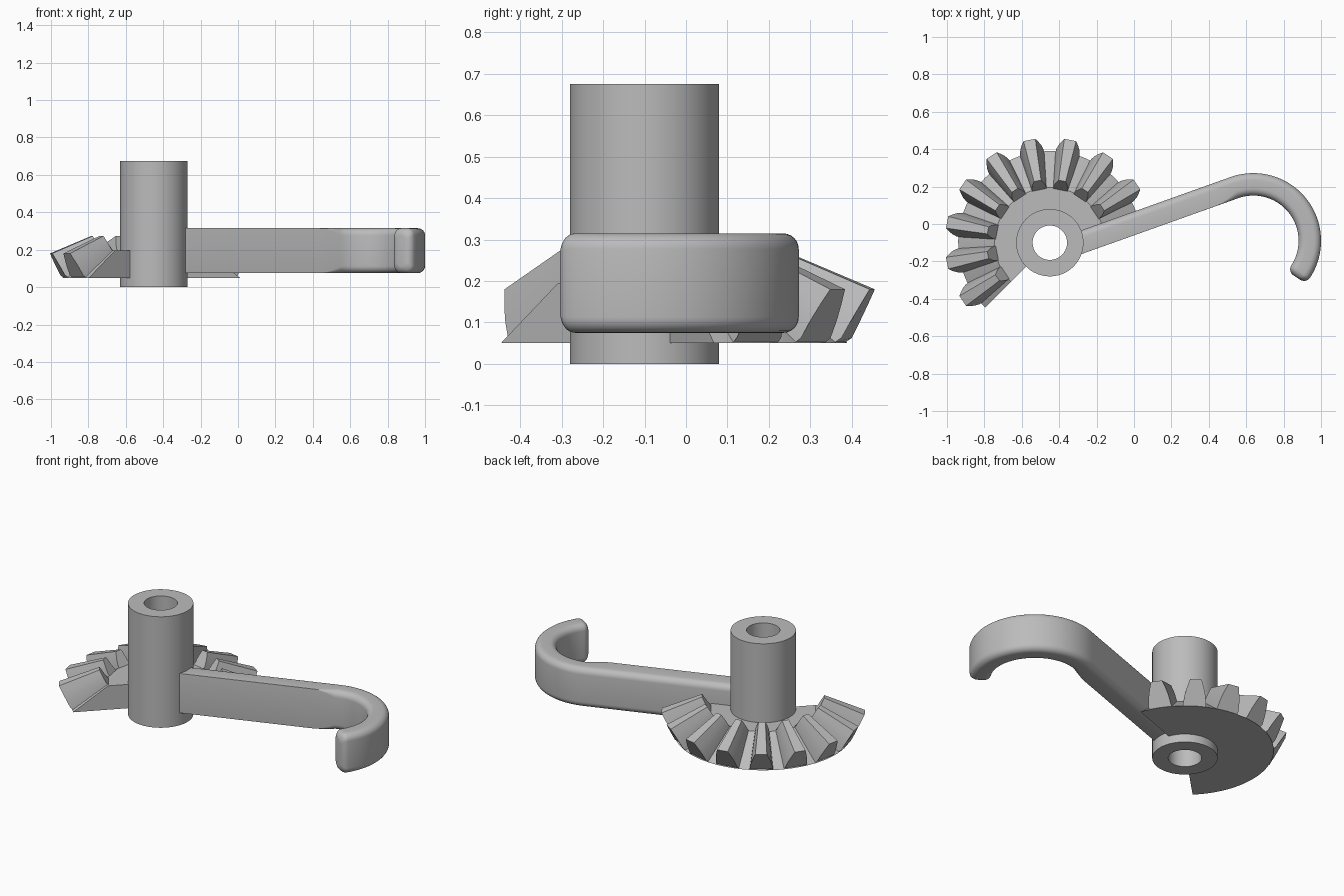
import bpy
import bmesh
from math import sin, cos, pi, radians
from mathutils import Vector

if "Cube" in bpy.data.objects:
    bpy.data.objects.remove(bpy.data.objects["Cube"], do_unlink=True)

HUB = Vector((-0.45, -0.10, 0))

# Single grey finish
GREY = (0.5, 0.5, 0.5, 1)
metal = bpy.data.materials.new("plain grey")
metal.use_nodes = True
metal.diffuse_color = GREY
metal.node_tree.nodes["Principled BSDF"].inputs["Base Color"].default_value = GREY


def loft(bm, rings, closed=False):
    """Skin equal-length rings; cap the ends unless the path is closed."""
    loops = [[bm.verts.new(p) for p in ring] for ring in rings]
    n = len(loops[0])
    pairs = list(zip(loops, loops[1:]))
    if closed:
        pairs.append((loops[-1], loops[0]))
    else:
        bm.faces.new(loops[0])
        bm.faces.new(loops[-1])
    for a, b in pairs:
        for i in range(n):
            j = (i + 1) % n
            bm.faces.new((a[i], a[j], b[j], b[i]))


def finish(name, bm):
    bmesh.ops.remove_doubles(bm, verts=bm.verts, dist=1e-5)
    bmesh.ops.recalc_face_normals(bm, faces=bm.faces)
    mesh = bpy.data.meshes.new(name)
    bm.to_mesh(mesh)
    bm.free()
    mesh.materials.append(metal)
    ob = bpy.data.objects.new(name, mesh)
    bpy.context.collection.objects.link(ob)
    bpy.ops.object.select_all(action='DESELECT')
    ob.select_set(True)
    bpy.context.view_layer.objects.active = ob
    bpy.ops.object.shade_smooth_by_angle(angle=radians(30))
    return ob


def turned(profile, angle):
    """Place an (r, z) profile at an angle about the hub axis."""
    return [HUB + Vector((r * cos(angle), r * sin(angle), z)) for r, z in profile]


# Hub tube with through bore
bm = bmesh.new()
tube = [(0.092, 0), (0.18, 0), (0.18, 0.675), (0.092, 0.675)]
loft(bm, [turned(tube, 2 * pi * i / 64) for i in range(64)], closed=True)
finish("hub_tube", bm)

# Conical gear sector
bm = bmesh.new()
cone = [(0.14, 0.05), (0.49, 0.05), (0.295, 0.195), (0.14, 0.195)]
START, END, STEPS = radians(20), radians(225), 48
loft(bm, [turned(cone, START + (END - START) * i / STEPS) for i in range(STEPS + 1)])
finish("gear_sector", bm)

# Bevel teeth, shrinking toward the cone apex on the hub axis
APEX = Vector((0, 0, 0.415))
flank = [(0.065, 0.478, 0.05), (0.064, 0.497, 0.063), (0.057, 0.52, 0.106),
         (0.046, 0.54, 0.143), (0.032, 0.56, 0.18)]
outline = [Vector((r, w, z)) for w, r, z in flank]
outline += [Vector((r, -w, z)) for w, r, z in reversed(flank)]
bm = bmesh.new()
for k in range(9):
    a = radians(33.75 + 22.5 * k)
    rings = []
    for scale in (1, 0.602):
        ring = []
        for p in outline:
            q = APEX + (p - APEX) * scale
            ring.append(HUB + Vector((q.x * cos(a) - q.y * sin(a),
                                      q.x * sin(a) + q.y * cos(a), q.z)))
        rings.append(ring)
    loft(bm, rings)
finish("gear_teeth", bm)

# Hooked handle: straight bar, arc, rounded tip
HALF_W, HALF_H, MID_Z, FILLET = 0.06, 0.12, 0.195, 0.038


def section(center, side, front_r, inset=0):
    """Rounded rectangle; side points to the outer (back) face."""
    w, h = HALF_W - inset, HALF_H - inset
    ring = []
    for sx, sz, begin in ((1, 1, 0), (-1, 1, 90), (-1, -1, 180), (1, -1, 270)):
        r = min(FILLET if sx > 0 else front_r, w * 0.95)
        for i in range(7):
            t = radians(begin + 15 * i)
            u = sx * (w - r) + r * cos(t)
            v = sz * (h - r) + r * sin(t)
            ring.append(center + side * u + Vector((0, 0, MID_Z + v)))
    return ring


ARC, ARC_R = Vector((0.638, -0.09, 0)), 0.302
A0, A1 = radians(110), radians(-33)
along = Vector((sin(A0), -cos(A0), 0))
side0 = Vector((cos(A0), sin(A0), 0))
bar_start = HUB + along * 0.13 - side0 * 0.055
bar_end = ARC + side0 * ARC_R

rings = [section(bar_start, side0, 0.0005)]
for i in range(9):
    t = i / 8
    rings.append(section(bar_start.lerp(bar_end, 0.86 + 0.14 * t), side0,
                         0.0005 + (FILLET - 0.0005) * t ** 1.5))
for i in range(1, 41):
    a = A0 + (A1 - A0) * i / 40
    side = Vector((cos(a), sin(a), 0))
    rings.append(section(ARC + side * ARC_R, side, FILLET))
tip_dir = Vector((sin(A1), -cos(A1), 0))
tip = ARC + side * ARC_R
for i in range(1, 7):
    t = radians(15 * i)
    rings.append(section(tip + tip_dir * FILLET * sin(t), side, FILLET,
                         FILLET * (1 - cos(t))))
bm = bmesh.new()
loft(bm, rings)
finish("hook_handle", bm)
